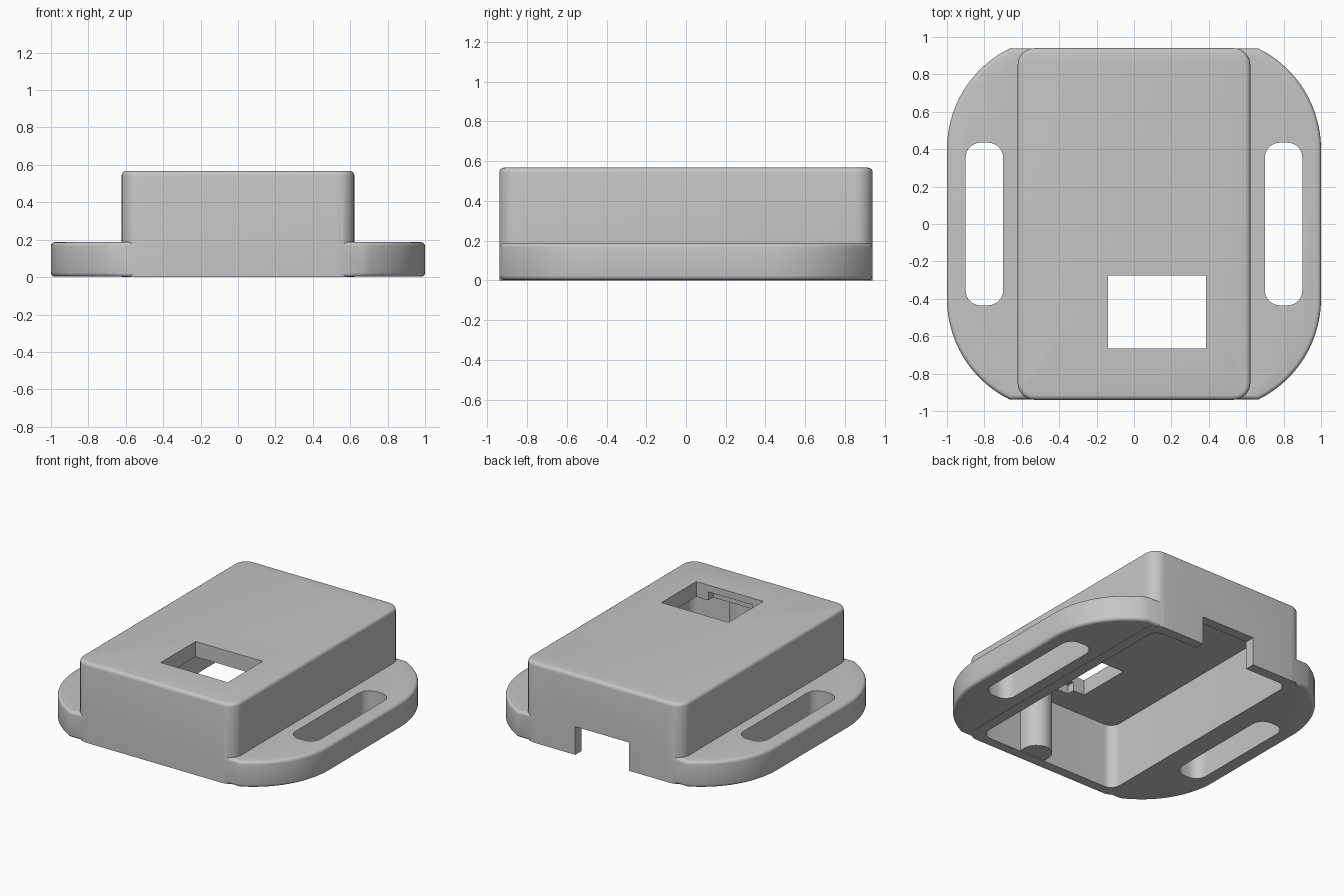
import bpy, bmesh, math

cube = bpy.data.objects.get("Cube")
if cube:
    bpy.data.objects.remove(cube, do_unlink=True)

GREY = (0.56, 0.56, 0.56, 1)
grey = bpy.data.materials.new("plain grey")
grey.use_nodes = True
grey.diffuse_color = GREY
grey.node_tree.nodes["Principled BSDF"].inputs["Base Color"].default_value = GREY


def arc(cx, cy, r, a0, a1, n=8):
    """Points on an arc, angles in degrees."""
    step = math.radians(a1 - a0) / n
    return [(cx + r * math.cos(math.radians(a0) + step * i),
             cy + r * math.sin(math.radians(a0) + step * i)) for i in range(n + 1)]


def rounded(x0, x1, y0, y1, r=0):
    """Rectangle outline with optional round corners."""
    if r == 0:
        return [(x0, y0), (x1, y0), (x1, y1), (x0, y1)]
    return (arc(x1 - r, y1 - r, r, 0, 90) + arc(x0 + r, y1 - r, r, 90, 180)
            + arc(x0 + r, y0 + r, r, 180, 270) + arc(x1 - r, y0 + r, r, 270, 360))


def prism(name, outline, z0, z1, top=0, bottom=0):
    """Extrude an outline upward and round its top and bottom rims."""
    bm = bmesh.new()
    base = bm.faces.new([bm.verts.new((x, y, z0)) for x, y in outline])
    up = bmesh.ops.extrude_face_region(bm, geom=[base])["geom"]
    for v in up:
        if isinstance(v, bmesh.types.BMVert):
            v.co.z = z1
    bmesh.ops.recalc_face_normals(bm, faces=bm.faces)
    for z, r in ((z1, top), (z0, bottom)):
        if r:
            rim = [e for e in bm.edges if all(abs(v.co.z - z) < 1e-5 for v in e.verts)]
            bmesh.ops.bevel(bm, geom=rim, offset=r, segments=4, profile=0.5, affect="EDGES")
    mesh = bpy.data.meshes.new(name)
    bm.to_mesh(mesh)
    bm.free()
    mesh.materials.append(grey)
    obj = bpy.data.objects.new(name, mesh)
    bpy.context.collection.objects.link(obj)
    return obj


def combine(target, tool, operation):
    """Apply a boolean and remove the tool."""
    mod = target.modifiers.new(operation, "BOOLEAN")
    mod.object, mod.operation, mod.solver = tool, operation, "EXACT"
    bpy.context.view_layer.objects.active = target
    bpy.ops.object.modifier_apply(modifier=mod.name)
    bpy.data.objects.remove(tool, do_unlink=True)


# Main case with rounded upright corners and top rim
case = prism("strap_case", rounded(-0.622, 0.622, -0.94, 0.94, 0.09), 0, 0.568, top=0.025)

# Flange with large rounded shoulders
a = math.degrees(math.asin(0.538 / 0.6))
right = arc(0.4, -0.4, 0.6, -a, 0, 14) + arc(0.4, 0.4, 0.6, 0, a, 14)
flange = prism("strap_flange", right + [(-x, -y) for x, y in right], 0.002, 0.187, 0.022, 0.022)
combine(case, flange, "UNION")

# Hollow inside, open at the bottom
combine(case, prism("cavity", rounded(-0.55, 0.55, -0.87, 0.87, 0.07), -0.1, 0.46), "DIFFERENCE")

# Boss standing against the inside of the front wall
boss = [(0.02, -0.9), (0.22, -0.9)] + arc(0.12, -0.83, 0.1, 0, 180, 16)
combine(case, prism("boss", boss, 0.006, 0.5), "UNION")

# Top window, underside recess, rear cable notch and strap slots
combine(case, prism("window", rounded(-0.14, 0.385, -0.665, -0.275), 0.3, 0.7), "DIFFERENCE")
combine(case, prism("recess", rounded(-0.05, 0.29, -0.72, -0.6), 0.4, 0.52), "DIFFERENCE")
combine(case, prism("notch", rounded(-0.21, 0.21, 0.8, 1.1), -0.1, 0.2), "DIFFERENCE")
for side in (-1, 1):
    x = 0.8 * side
    combine(case, prism("slot", rounded(x - 0.1, x + 0.1, -0.435, 0.435, 0.08), -0.1, 0.3), "DIFFERENCE")

# Smooth rounded surfaces, crisp edges
bpy.ops.object.select_all(action="DESELECT")
case.select_set(True)
bpy.context.view_layer.objects.active = case
bpy.ops.object.shade_smooth_by_angle(angle=math.radians(30))
